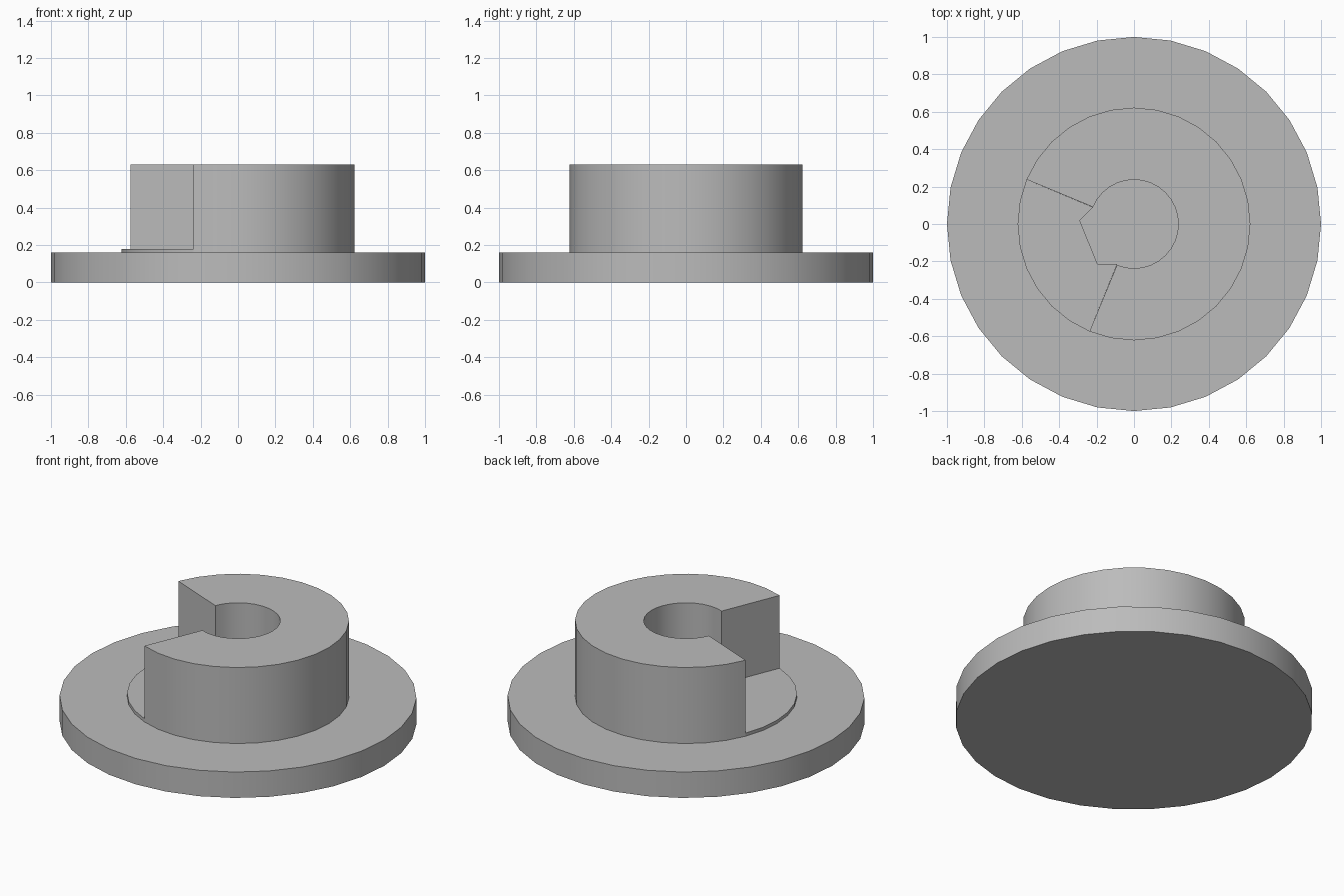
import bpy
import bmesh
from math import cos, sin, radians

cube = bpy.data.objects.get("Cube")
if cube:
    bpy.data.objects.remove(cube, do_unlink=True)

# One plain grey
grey = bpy.data.materials.new("grey")
grey.use_nodes = True
grey.diffuse_color = (0.5, 0.5, 0.5, 1)
grey.node_tree.nodes["Principled BSDF"].inputs["Base Color"].default_value = (0.5, 0.5, 0.5, 1)

SEGMENTS = 32
STEP = 360 / SEGMENTS
PLATE_TOP, STEP_TOP, COLLAR_TOP = 0.16, 0.18, 0.63
OUTER, BORE = 0.622, 0.237
GAP_START, GAP_END = 157.5, 247.5


def arc(radius, start, end):
    count = round((end - start) / STEP)
    return [(radius * cos(radians(start + i * STEP)),
             radius * sin(radians(start + i * STEP))) for i in range(count + 1)]


def extrude_outline(name, outline, bottom, top):
    """Solid prism from a closed counter-clockwise outline."""
    bm = bmesh.new()
    base = bm.faces.new([bm.verts.new((x, y, bottom)) for x, y in outline])
    result = bmesh.ops.extrude_face_region(bm, geom=[base], use_keep_orig=True)
    for item in result["geom"]:
        if isinstance(item, bmesh.types.BMVert):
            item.co.z = top
    bmesh.ops.recalc_face_normals(bm, faces=bm.faces)
    mesh = bpy.data.meshes.new(name)
    bm.to_mesh(mesh)
    bm.free()
    mesh.materials.append(grey)
    obj = bpy.data.objects.new(name, mesh)
    bpy.context.collection.objects.link(obj)
    bpy.ops.object.select_all(action='DESELECT')
    obj.select_set(True)
    bpy.context.view_layer.objects.active = obj
    bpy.ops.object.shade_smooth_by_angle(angle=radians(30))
    return obj


# Round base plate
extrude_outline("base_plate", arc(1, 0, 360)[:-1], 0, PLATE_TOP)

# Collar with a quarter cut away, open to the central bore
collar = arc(OUTER, GAP_END, GAP_START + 360) + arc(BORE, GAP_END, GAP_START + 360)[::-1]
extrude_outline("collar", collar, PLATE_TOP, COLLAR_TOP)

# Thin raised floor inside the cut, with its angular inner edge
inner_edge = [(-0.09, -0.215), (-0.195, -0.215), (-0.29, 0.02), (-0.22, 0.09)]
extrude_outline("gap_floor", arc(OUTER, GAP_START, GAP_END) + inner_edge, PLATE_TOP, STEP_TOP)
